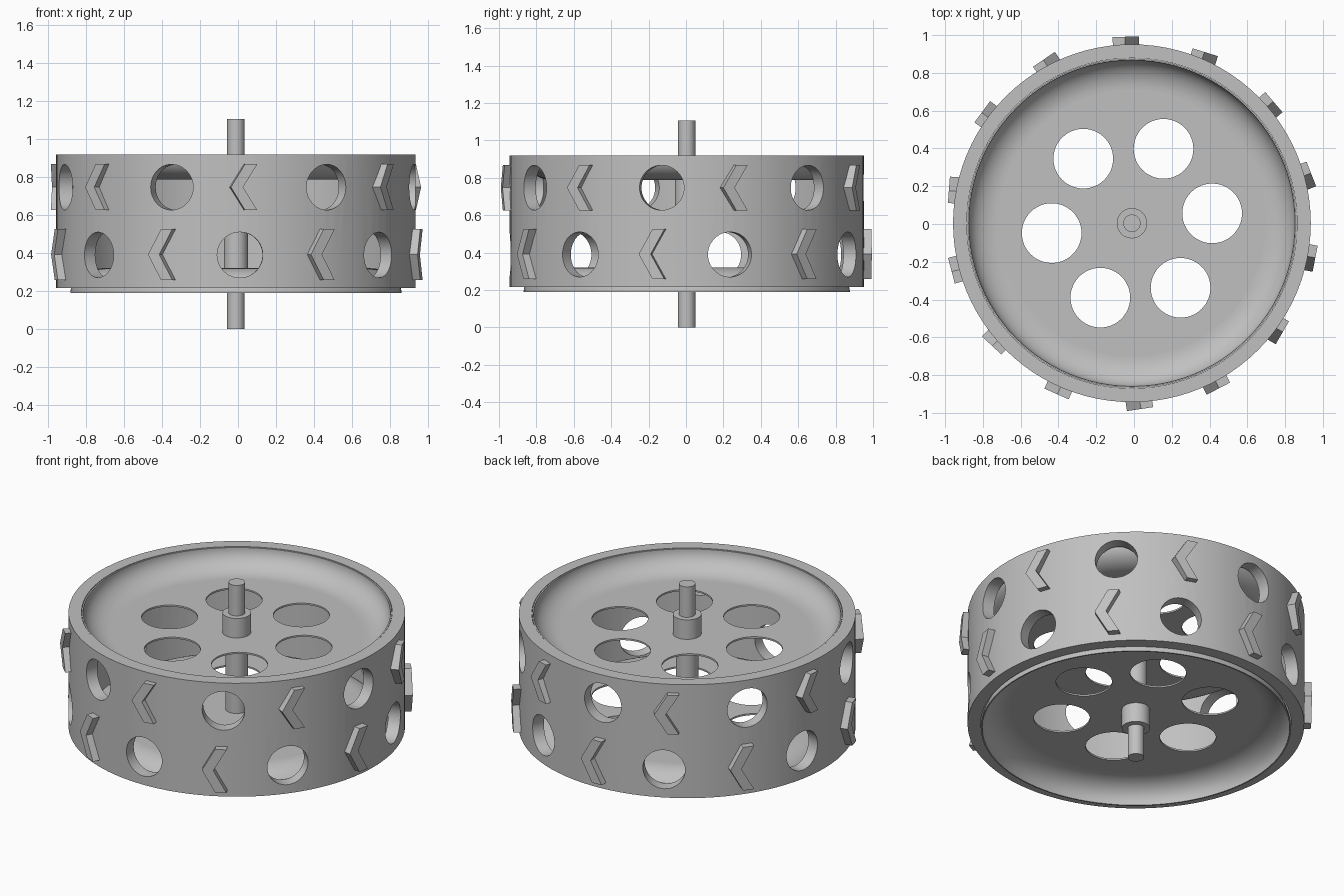
import bpy, bmesh
from math import cos, sin, pi, radians
from mathutils import Matrix, Vector

CENTER = Vector((-0.011, 0.004, 0))
MID = 0.5535          # mid height of the axle
SPOKES = 7            # holes and cleats per row

if "Cube" in bpy.data.objects:
    bpy.data.objects.remove(bpy.data.objects["Cube"])

grey = bpy.data.materials.new("plain grey")
grey.use_nodes = True
COLOR = (0.53, 0.53, 0.53, 1)
grey.diffuse_color = COLOR
grey.node_tree.nodes["Principled BSDF"].inputs["Base Color"].default_value = COLOR


def finish(bm, name):
    bmesh.ops.recalc_face_normals(bm, faces=bm.faces)
    mesh = bpy.data.meshes.new(name)
    bm.to_mesh(mesh)
    bm.free()
    mesh.materials.append(grey)
    obj = bpy.data.objects.new(name, mesh)
    obj.location = CENTER
    bpy.context.collection.objects.link(obj)
    return obj


def select(obj):
    bpy.ops.object.select_all(action='DESELECT')
    obj.select_set(True)
    bpy.context.view_layer.objects.active = obj


def smooth(obj):
    select(obj)
    bpy.ops.object.shade_smooth_by_angle(angle=radians(30))


def lathe(name, profile, steps=96):
    """Revolve a closed profile of (radius, height) points."""
    bm = bmesh.new()
    rings = [[bm.verts.new((r * cos(2 * pi * i / steps), r * sin(2 * pi * i / steps), z))
              for r, z in profile] for i in range(steps)]
    n = len(profile)
    for i in range(steps):
        a, b = rings[i], rings[(i + 1) % steps]
        for j in range(n):
            k = (j + 1) % n
            bm.faces.new((a[j], b[j], b[k], a[k]))
    return finish(bm, name)


def add_rod(bm, radius, length, matrix, sides=48):
    bmesh.ops.create_cone(bm, cap_ends=True, segments=sides, radius1=radius,
                          radius2=radius, depth=length, matrix=matrix)


def rod(name, radius, low, high):
    bm = bmesh.new()
    add_rod(bm, radius, high - low, Matrix.Translation((0, 0, (low + high) / 2)))
    obj = finish(bm, name)
    smooth(obj)
    return obj


def cut(obj, bm):
    """Subtract the solids in bm from the object."""
    cutter = finish(bm, "cutter")
    cutter.hide_render = True
    mod = obj.modifiers.new("holes", 'BOOLEAN')
    mod.object, mod.operation, mod.solver = cutter, 'DIFFERENCE', 'EXACT'
    select(obj)
    bpy.ops.object.modifier_apply(modifier=mod.name)
    bpy.data.objects.remove(cutter)


def around(degrees):
    """Frame at an angle from the front: x along the rim, -y outward."""
    return Matrix.Rotation(radians(degrees), 4, 'Z')


# Tread ring with two staggered rows of round holes
tread = lathe("tread_ring", [(0.947, 0.216), (0.947, 0.92), (0.874, 0.92), (0.874, 0.216)])
bm = bmesh.new()
for phase, z in ((1.3, 0.39), (30.4, 0.747)):
    for i in range(SPOKES):
        add_rod(bm, 0.12, 0.5, around(phase + 360 / SPOKES * i)
                @ Matrix.Translation((0, -0.95, z)) @ Matrix.Rotation(pi / 2, 4, 'X'))
cut(tread, bm)
smooth(tread)

# Chevron cleats on the tread
for row, phase, z, half, outer, tilt in (("lower", 27.6, 0.392, 0.134, 0.988, 0),
                                         ("upper", 2.5, 0.747, 0.121, 0.985, -6)):
    bm = bmesh.new()
    outline = [(-0.07, 0), (0.005, half), (0.07, half), (-0.005, 0),
               (0.07, -half), (0.005, -half)]
    for i in range(SPOKES):
        frame = (around(phase + 360 / SPOKES * i) @ Matrix.Translation((0, -outer, z))
                 @ Matrix.Rotation(radians(-tilt), 4, 'Z'))
        front, back = [[bm.verts.new(frame @ Vector((x, y, h))) for x, h in outline]
                       for y in (0, 0.06)]
        # two arms that share the fold line
        for side in (front, back):
            bm.faces.new([side[j] for j in (0, 1, 2, 3)])
            bm.faces.new([side[j] for j in (0, 3, 4, 5)])
        for j in range(6):
            k = (j + 1) % 6
            bm.faces.new((front[j], front[k], back[k], back[j]))
    finish(bm, row + "_cleats")

# Matching dish, disc and hub on the upper and lower faces
for side, flip in (("upper", 1), ("lower", -1)):
    def level(z):
        return MID + flip * (z - MID)

    # concave dish from the rim down to the disc
    arc = [pi / 2 * i / 14 for i in range(15)]
    inner = [(0.71 + 0.154 * sin(a), level(0.918 - 0.121 * cos(a))) for a in arc]
    skin = [(0.71 + 0.162 * sin(a), level(0.918 - 0.131 * cos(a))) for a in arc]
    smooth(lathe(side + "_dish", inner + skin[::-1]))

    # flat disc with six round holes
    low, high = sorted((level(0.787), level(0.797)))
    disc = lathe(side + "_disc", [(0.04, low), (0.71, low), (0.71, high), (0.04, high)])
    bm = bmesh.new()
    for i in range(6):
        add_rod(bm, 0.158, 0.2, Matrix.Rotation(radians(7 + 60 * i), 4, 'Z')
                @ Matrix.Translation((0.428, 0, (low + high) / 2)))
    cut(disc, bm)
    smooth(disc)

    low, high = sorted((level(0.79), level(0.918)))
    rod(side + "_hub", 0.08, low, high)

# Axle and the sleeve between the discs
rod("axle", 0.046, 0, 2 * MID)
rod("axle_sleeve", 0.063, 0.315, 0.792)
